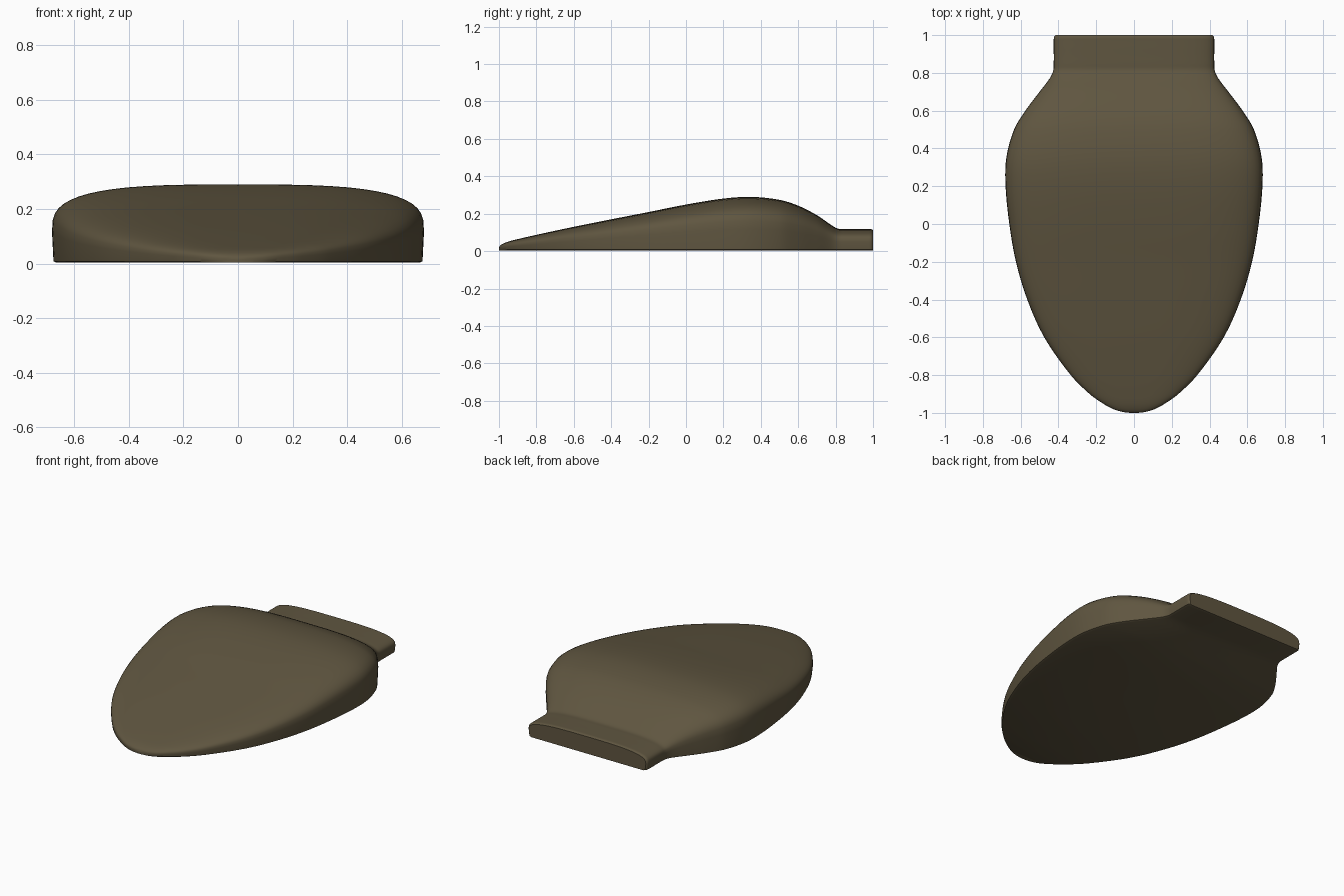
import bpy, bmesh, math
from mathutils import Vector

if "Cube" in bpy.data.objects:
    bpy.data.objects.remove(bpy.data.objects["Cube"])

# Stations along the length: y, half width, top height
stations = [Vector(s) for s in (
    (-1, .02, .018), (-.995, .06, .028), (-.98, .11, .039), (-.95, .165, .051),
    (-.9, .235, .064), (-.8, .335, .087), (-.6, .475, .13), (-.4, .565, .17),
    (-.2, .625, .209), (0, .66, .249), (.2, .68, .281), (.35, .676, .29),
    (.5, .635, .274), (.6, .575, .243), (.7, .50, .192), (.77, .447, .144),
    (.81, .428, .121), (.85, .425, .119), (.97, .425, .119), (.99, .423, .118),
    (1, .415, .112))]


def smooth_path(pts, steps=5):
    """Catmull-Rom tangents scaled by the spacing in y."""
    def slope(i):
        a, b = pts[max(i - 1, 0)], pts[min(i + 1, len(pts) - 1)]
        return (b - a) / (b.x - a.x)
    out = []
    for i in range(len(pts) - 1):
        p, q = pts[i], pts[i + 1]
        d = q.x - p.x
        for k in range(steps):
            t = k / steps
            out.append(p * (2*t**3 - 3*t*t + 1) + q * (3*t*t - 2*t**3)
                       + slope(i) * d * (t**3 - 2*t*t + t) + slope(i + 1) * d * (t**3 - t*t))
    return out + [pts[-1]]


def section(y, w, h, n=28):
    """Flat base, short upright sides and a broad domed top."""
    base = .003
    side = base + (h - base) * .4
    r = min(.018, h * .3, w * .3)
    pts = [(w - r, base), (w - r * .3, base + r * .3)]
    for k in range(n + 1):
        a = math.pi * k / n
        c, s = math.cos(a), math.sin(a)
        e = 2 / 3.2
        pts.append((w * math.copysign(abs(c) ** e, c), side + (h - side) * abs(s) ** e))
    pts += [(-x, z) for x, z in reversed(pts[:2])]
    return [(x, y, z) for x, z in pts]


# Lofted body with its tab
bm = bmesh.new()
rings = [[bm.verts.new(p) for p in section(*s)] for s in smooth_path(stations)]
for a, b in zip(rings, rings[1:]):
    m = len(a)
    for i in range(m):
        j = (i + 1) % m
        bm.faces.new((a[i], a[j], b[j], b[i]))
bm.faces.new(rings[0])
bm.faces.new(rings[-1])
bmesh.ops.recalc_face_normals(bm, faces=bm.faces)
mesh = bpy.data.meshes.new("body_with_tab")
bm.to_mesh(mesh)
bm.free()
body = bpy.data.objects.new("body_with_tab", mesh)
bpy.context.collection.objects.link(body)

# Olive brown finish
mat = bpy.data.materials.new("olive_brown")
mat.diffuse_color = (.115, .092, .051, 1)
mat.use_nodes = True
mat.node_tree.nodes["Principled BSDF"].inputs["Base Color"].default_value = mat.diffuse_color
mesh.materials.append(mat)

bpy.context.view_layer.objects.active = body
body.select_set(True)
bpy.ops.object.shade_smooth_by_angle(angle=math.radians(40))
